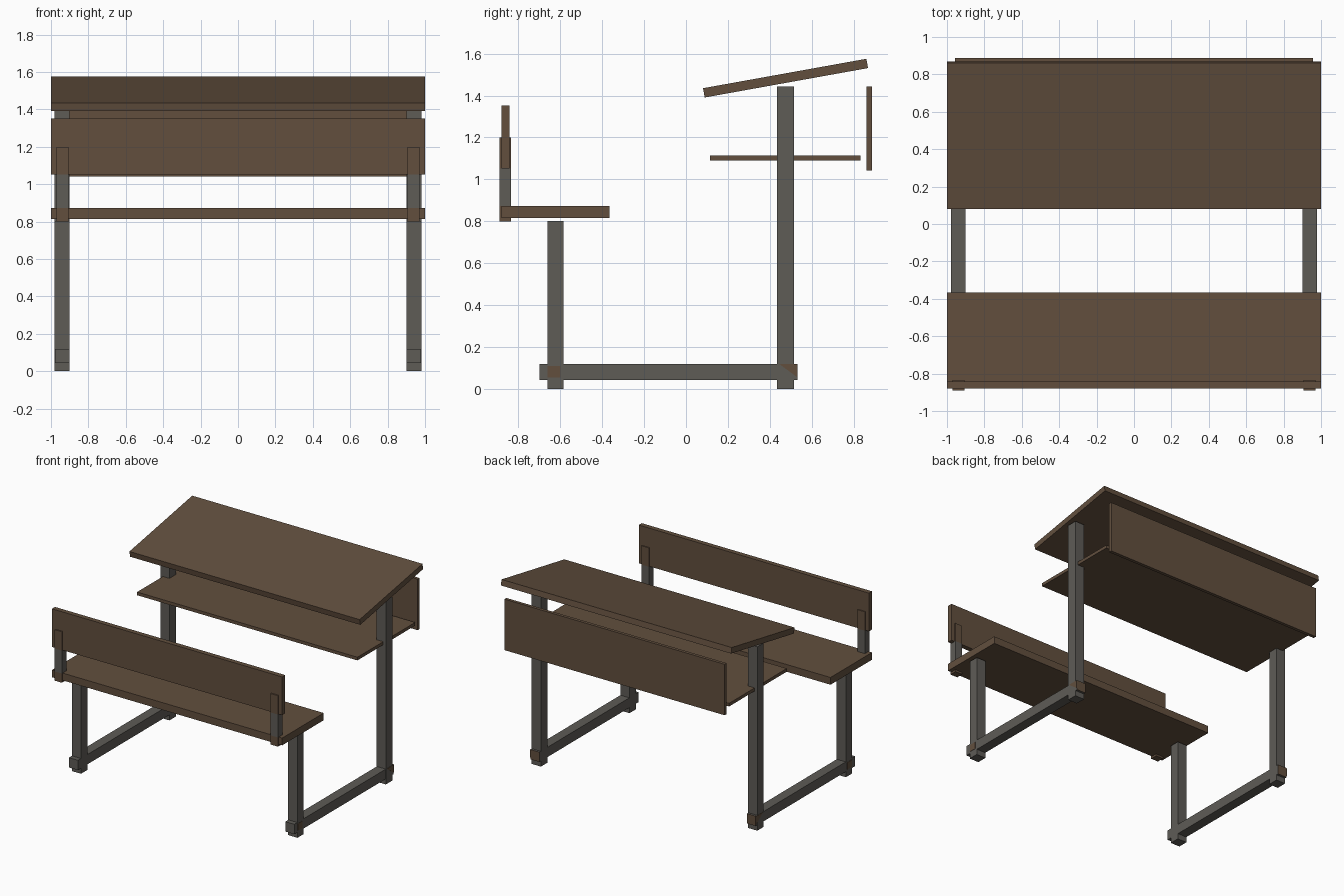
import bpy, bmesh, math

if "Cube" in bpy.data.objects:
    bpy.data.objects.remove(bpy.data.objects["Cube"])


def material(name, rgb):
    m = bpy.data.materials.new(name)
    m.diffuse_color = (*rgb, 1.0)
    m.use_nodes = True
    m.node_tree.nodes["Principled BSDF"].inputs["Base Color"].default_value = m.diffuse_color
    return m


WOOD = material("dark wood", (0.122, 0.078, 0.048))
METAL = material("grey metal", (0.112, 0.106, 0.094))


def prism(name, mat, pts, x0, x1):
    """Extrude a (y, z) outline from x0 to x1."""
    bm = bmesh.new()
    a = [bm.verts.new((x0, y, z)) for y, z in pts]
    b = [bm.verts.new((x1, y, z)) for y, z in pts]
    n = len(pts)
    bm.faces.new(a)
    bm.faces.new(b[::-1])
    for i in range(n):
        j = (i + 1) % n
        bm.faces.new((a[i], b[i], b[j], a[j]))
    bmesh.ops.recalc_face_normals(bm, faces=bm.faces[:])
    me = bpy.data.meshes.new(name)
    bm.to_mesh(me)
    bm.free()
    me.materials.append(mat)
    ob = bpy.data.objects.new(name, me)
    bpy.context.collection.objects.link(ob)
    return ob


def box(name, mat, x0, x1, y0, y1, z0, z1):
    return prism(name, mat, [(y0, z0), (y1, z0), (y1, z1), (y0, z1)], x0, x1)


# Boards
box("seat", WOOD, -1, 1, -0.88, -0.365, 0.815, 0.872)
box("backrest", WOOD, -1, 1, -0.88, -0.842, 1.052, 1.352)
box("book_shelf", WOOD, -0.957, 0.957, 0.115, 0.832, 1.09, 1.115)
box("modesty_panel", WOOD, -0.957, 0.957, 0.862, 0.887, 1.042, 1.442)

# Tilted desktop
a, hl, ht = math.radians(10.2), 0.396, 0.0225
corners = [(-hl, -ht), (hl, -ht), (hl, ht), (-hl, ht)]
prism("desktop", WOOD,
      [(0.475 + u * math.cos(a) - v * math.sin(a),
        1.483 + u * math.sin(a) + v * math.cos(a)) for u, v in corners], -1, 1)

# Side frames
for side, s in (("left", -1), ("right", 1)):
    def sbox(name, mat, x0, x1, *yz):
        return box(f"{side}_{name}", mat, *sorted((s * x0, s * x1)), *yz)

    sbox("front_leg", METAL, 0.90, 0.98, -0.662, -0.584, 0, 0.802)
    sbox("rear_leg", METAL, 0.90, 0.98, 0.435, 0.515, 0, 1.443)
    sbox("floor_rail", METAL, 0.901, 0.979, -0.70, 0.530, 0.043, 0.12)
    # Brown rail end and joint plates
    sbox("rail_end_cap", WOOD, 0.901, 0.979, 0.530, 0.533, 0.043, 0.12)
    sbox("joint_plate", WOOD, 0.979, 0.982, -0.66, -0.60, 0.055, 0.11)
    prism(f"{side}_rear_joint_plate", WOOD,
          [(0.445, 0.119), (0.532, 0.119), (0.532, 0.055)],
          *sorted((s * 0.978, s * 0.982)))
    # Back support: metal post with wooden ends
    sbox("support_foot", WOOD, 0.907, 0.97, -0.89, -0.834, 0.80, 0.872)
    sbox("support_post", METAL, 0.907, 0.97, -0.89, -0.834, 0.872, 1.052)
    sbox("support_top", WOOD, 0.907, 0.97, -0.89, -0.834, 1.052, 1.20)
